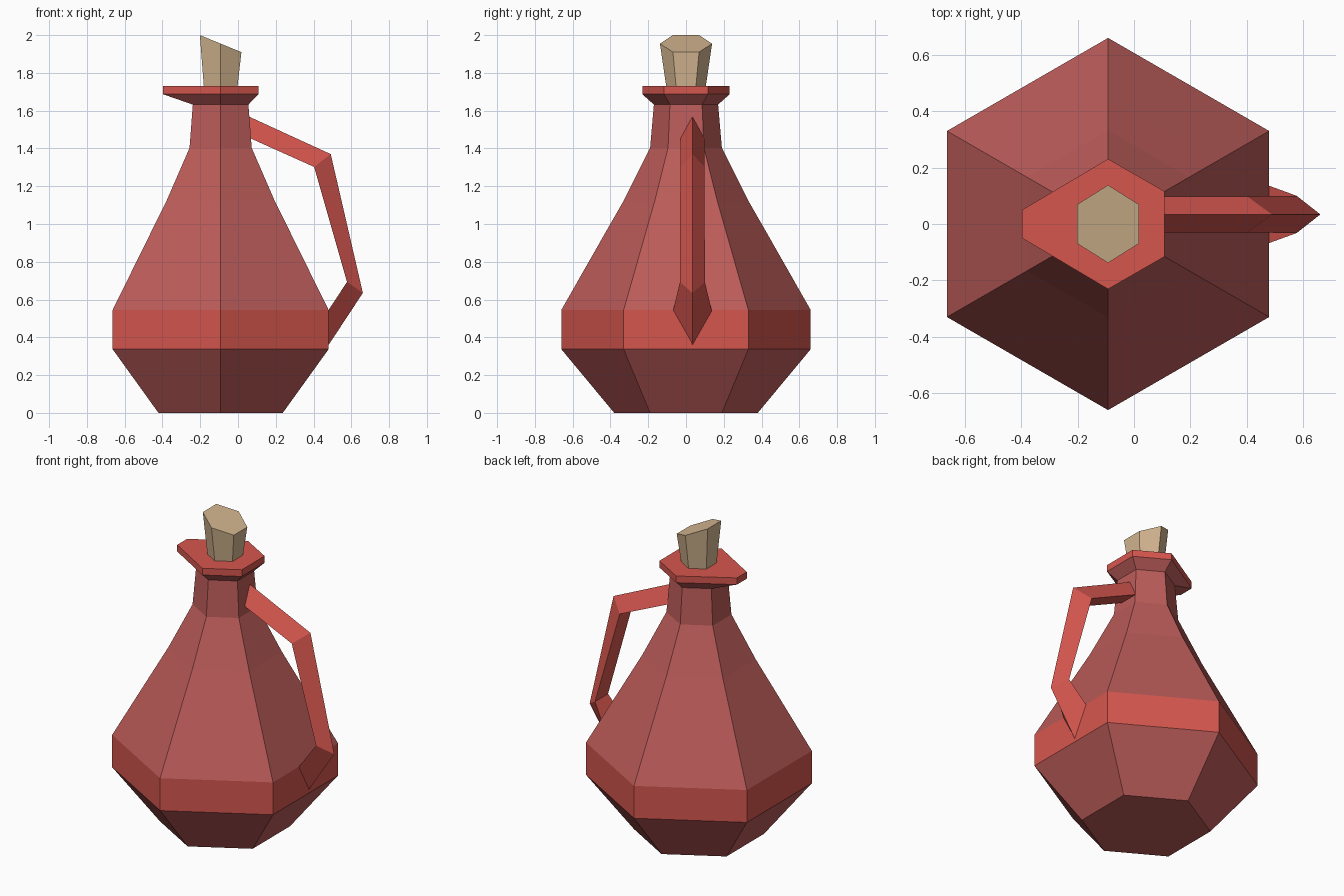
import bpy, bmesh, math

if "Cube" in bpy.data.objects:
    bpy.data.objects.remove(bpy.data.objects["Cube"])

CX = -0.092  # flask axis


def material(name, rgb):
    m = bpy.data.materials.new(name)
    m.diffuse_color = (*rgb, 1)
    m.use_nodes = True
    m.node_tree.nodes["Principled BSDF"].inputs["Base Color"].default_value = m.diffuse_color
    return m


dull_red = material("dull red glaze", (0.50, 0.107, 0.10))
bright_red = material("bright red trim", (0.67, 0.094, 0.077))
cork_tan = material("cork tan", (0.66, 0.47, 0.28))


def loft(name, rings, mats, layer_mats=None, top_mat=0):
    """Skin a stack of rings, cap both ends, colour each layer."""
    bm = bmesh.new()
    vs = [[bm.verts.new(p) for p in ring] for ring in rings]
    n = len(rings[0])
    for k in range(len(vs) - 1):
        for i in range(n):
            j = (i + 1) % n
            f = bm.faces.new((vs[k][i], vs[k][j], vs[k + 1][j], vs[k + 1][i]))
            f.material_index = layer_mats[k] if layer_mats else 0
    bm.faces.new(vs[0][::-1])
    bm.faces.new(vs[-1]).material_index = top_mat
    bmesh.ops.recalc_face_normals(bm, faces=bm.faces)
    me = bpy.data.meshes.new(name)
    bm.to_mesh(me)
    bm.free()
    for m in mats:
        me.materials.append(m)
    ob = bpy.data.objects.new(name, me)
    bpy.context.collection.objects.link(ob)
    return ob


def hexagon(r, z, x_scale=1.0, tilt=0.0):
    """Six-sided ring with corners on the y axis; tilt slopes z along x."""
    pts = []
    for i in range(6):
        a = math.radians(-30 + 60 * i)
        x = r * math.cos(a) * x_scale
        pts.append((CX + x, r * math.sin(a), z + tilt * x))
    return pts


def lip(z):
    """Pouring lip outline, stretched to a spout on the left."""
    pts = [(0.2, -0.116), (0.2, 0.116), (0, 0.231),
           (-0.305, 0.05), (-0.305, -0.05), (0, -0.231)]
    return [(CX + x, y, z) for x, y in pts]


# Flask body with bright belly band, neck and spouted lip
profile = [(0.38, 0), (0.66, 0.337), (0.66, 0.545), (0.435, 0.94),
           (0.332, 1.12), (0.19, 1.403), (0.17, 1.632)]
rings = [hexagon(r, z) for r, z in profile] + [lip(1.687), lip(1.73)]
loft("flask_body", rings, [dull_red, bright_red],
     [0, 1, 0, 0, 0, 0, 0, 1], top_mat=1)

# Cork stopper with slanted top
loft("cork_stopper",
     [hexagon(0.102, 1.71, 0.99), hexagon(0.138, 1.955, 0.92, -0.41)],
     [cork_tan])

# Triangular handle: outer ridge (x, z), inner flat (x, z), half width
HY = 0.034
path = [((0.04, 1.577), (0.04, 1.465), 0.064),
        ((0.491, 1.37), (0.403, 1.302), 0.064),
        ((0.661, 0.635), (0.577, 0.693), 0.066),
        ((0.47, 0.345), (0.47, 0.53), 0.105)]
loft("handle",
     [[(q[0], HY - h, q[1]), (p[0], HY, p[1]), (q[0], HY + h, q[1])]
      for p, q, h in path],
     [bright_red])
